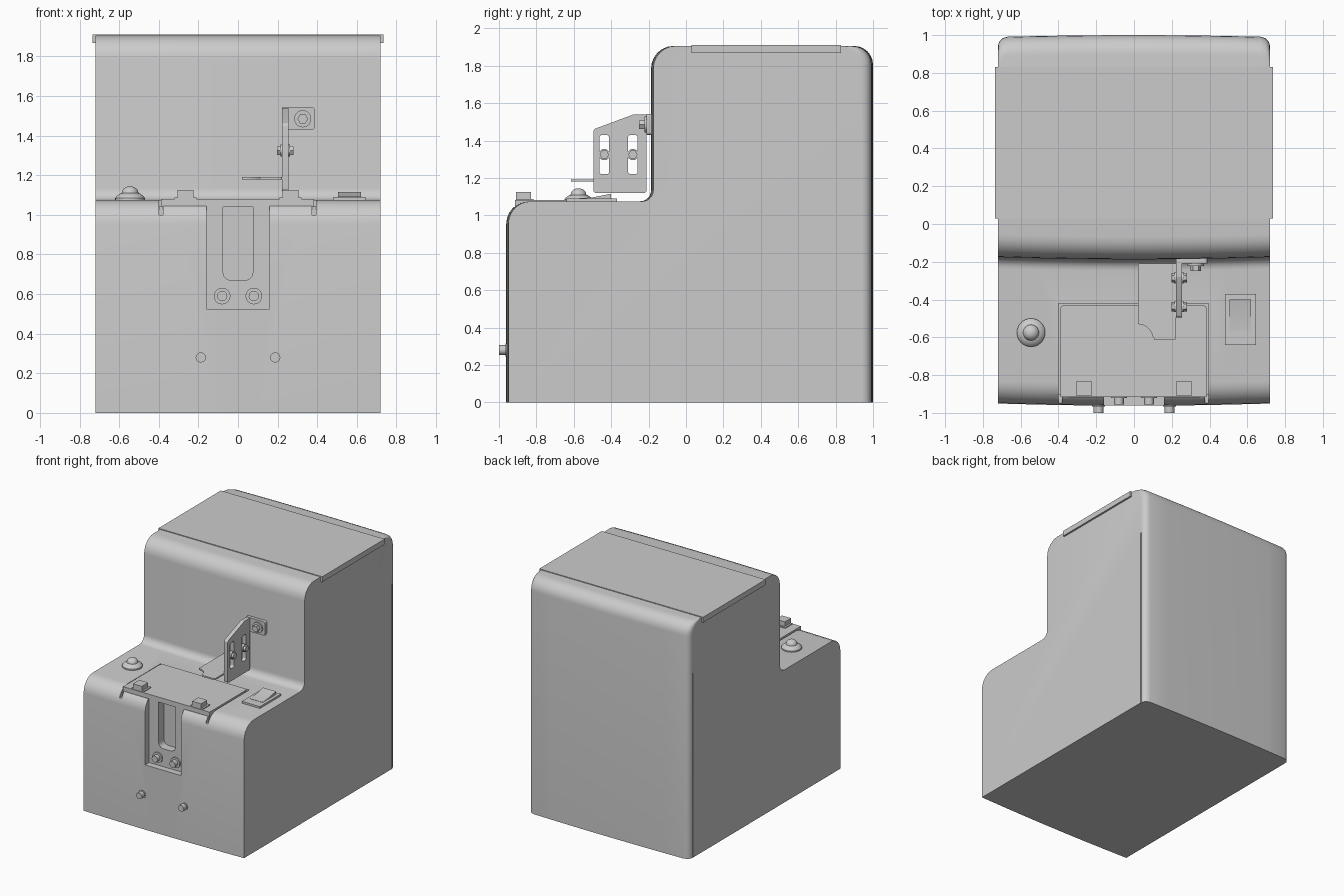
import bpy, bmesh, math
from mathutils import Vector, Matrix

if "Cube" in bpy.data.objects:
    bpy.data.objects.remove(bpy.data.objects["Cube"])


def finish(name, bm, smooth=True):
    bmesh.ops.recalc_face_normals(bm, faces=bm.faces)
    me = bpy.data.meshes.new(name)
    bm.to_mesh(me)
    bm.free()
    ob = bpy.data.objects.new(name, me)
    bpy.context.collection.objects.link(ob)
    if smooth:
        shade(ob)
    return ob


def shade(ob):
    bpy.ops.object.select_all(action='DESELECT')
    ob.select_set(True)
    bpy.context.view_layer.objects.active = ob
    bpy.ops.object.shade_smooth_by_angle(angle=math.radians(32))


def rounded(pts, n=6):
    """Outline from (u, v, radius) corners."""
    out = []
    for i, (u, v, r) in enumerate(pts):
        p = Vector((u, v))
        if r == 0:
            out.append(p)
            continue
        a = (Vector(pts[i - 1][:2]) - p).normalized()
        b = (Vector(pts[(i + 1) % len(pts)][:2]) - p).normalized()
        half = a.angle(b) / 2
        c = p + (a + b).normalized() * r / math.sin(half)
        s, e = p + a * r / math.tan(half) - c, p + b * r / math.tan(half) - c
        ang = s.angle_signed(e)
        for k in range(n + 1):
            out.append(c + Matrix.Rotation(-ang * k / n, 2) @ s)
    return out


def prism(name, pts, axis, stations, warp=None):
    """Sweep an outline along an axis through the given stations."""
    bm = bmesh.new()
    rings = []
    for w in stations:
        ring = []
        for u, v in pts:
            co = {'x': (w, u, v), 'y': (u, w, v), 'z': (u, v, w)}[axis]
            ring.append(bm.verts.new(warp(*co) if warp else co))
        rings.append(ring)
    n = len(pts)
    for a, b in zip(rings, rings[1:]):
        for i in range(n):
            bm.faces.new((a[i], a[(i + 1) % n], b[(i + 1) % n], b[i]))
    bm.faces.new(rings[0])
    bm.faces.new(rings[-1])
    return finish(name, bm)


def box(name, x, y, z):
    return prism(name, [(x[0], y[0]), (x[1], y[0]), (x[1], y[1]), (x[0], y[1])], 'z', z)


def disc(name, c, r, axis, span, sides=20):
    pts = [(c[0] + r * math.cos(math.tau * i / sides),
            c[1] + r * math.sin(math.tau * i / sides)) for i in range(sides)]
    return prism(name, pts, axis, span)


def lathe(name, prof, x, y, sides=32):
    bm = bmesh.new()
    vs = [bm.verts.new((r, 0, z)) for r, z in prof]
    es = [bm.edges.new(e) for e in zip(vs, vs[1:])]
    bmesh.ops.spin(bm, geom=vs + es, cent=(0, 0, 0), axis=(0, 0, 1),
                   angle=math.tau, steps=sides, use_duplicate=False)
    bmesh.ops.remove_doubles(bm, verts=bm.verts, dist=1e-5)
    bmesh.ops.translate(bm, verts=bm.verts, vec=(x, y, 0))
    return finish(name, bm)


def cut(ob, *cutters):
    for c in cutters:
        m = ob.modifiers.new("cut", 'BOOLEAN')
        m.operation, m.solver, m.object = 'DIFFERENCE', 'EXACT', c
        bpy.context.view_layer.objects.active = ob
        bpy.ops.object.modifier_apply(modifier=m.name)
        bpy.data.objects.remove(c)
    shade(ob)


# Stepped housing with gently bowed front and rounded rear corners
def bow(x, y, z):
    if y < 0:
        y -= 0.012 * (1 - (x / 0.72) ** 2)
    elif y > 0.85:
        d = max(0, abs(x) - 0.67)
        y -= 0.05 - math.sqrt(max(0, 0.0025 - d * d)) + 0.01 * (x / 0.72) ** 2
    return x, y, z


profile = rounded([(-0.95, 0, 0), (-0.95, 1.075, 0.12), (-0.175, 1.075, 0.06),
                   (-0.175, 1.906, 0.12), (1.0, 1.906, 0.1), (1.0, 0, 0)])
side = [0.72, 0.717, 0.708, 0.695, 0.67, 0.5, 0.3, 0.1]
body = prism("housing", profile, 'x', [-s for s in side] + side[::-1], bow)

# Hatch recess, front chute recess, inner groove and rear side seams
cut(body,
    box("hatch_cut", (-0.4, 0.395), (-1.1, -0.42), (1.045, 1.2)),
    box("chute_cut", (-0.16, 0.16), (-1.1, -0.91), (0.525, 1.1)),
    prism("groove_cut", rounded([(-0.075, 0.67, 0.04), (0.075, 0.67, 0.04),
                                 (0.075, 1.1, 0), (-0.075, 1.1, 0)]), 'y', (-1.1, -0.84)),
    *[box("notch_cut", (min(a, b), max(a, b)), (-1.1, -0.905), (1.0, 1.1))
      for a, b in ((-0.4, -0.38), (0.375, 0.395))],
    *[box("seam_cut", (s * 0.72 - 0.006, s * 0.72 + 0.006), (0.938, 0.945), (-0.1, 1.5))
      for s in (-1, 1)])

# Top cover plate
box("top_cover", (-0.735, 0.735), (0.03, 0.83), (1.868, 1.912))

# Hatch with two latch blocks
prism("hatch", rounded([(-0.39, -0.915, 0), (0.385, -0.915, 0),
                        (0.385, -0.428, 0.025), (-0.39, -0.428, 0.025)]), 'z', (1.04, 1.081))
for s in (-1, 1):
    x = s * 0.265
    box("latch_base", (x - 0.055, x + 0.055), (-0.908, -0.815), (1.07, 1.088))
    box("latch_block", (x - 0.04, x + 0.04), (-0.91, -0.83), (1.05, 1.125))

# Push button
dome = [(0.042 * math.cos(t * math.pi / 12), 1.11 + 0.035 * math.sin(t * math.pi / 12))
        for t in range(7)]
lathe("push_button", [(0, 1.06), (0.075, 1.06), (0.075, 1.085), (0.068, 1.095),
                      (0.05, 1.108), (0.042, 1.11)] + dome[1:-1] + [(0, 1.145)], -0.545, -0.575)

# Rocker switch
box("switch_frame", (0.482, 0.645), (-0.64, -0.37), (1.06, 1.09))
prism("switch_rocker", [(-0.57, 1.07), (-0.57, 1.092), (-0.5, 1.096), (-0.4, 1.116), (-0.4, 1.07)],
      'x', (0.505, 0.62))

# Front screws: two in the chute, two below
for s in (-1, 1):
    for label, x, z, y0, y1, rw in (("chute", 0.08, 0.59, -0.905, -0.955, 0.042),
                                    ("front", 0.188, 0.28, -0.95, -1.0, 0.034)):
        disc(label + "_washer", (s * x, z), rw, 'y', (y0, y0 - 0.016))
        disc(label + "_screw", (s * x, z), 0.026, 'y', (y0, y1), 12)

# Upright bracket with two long slots
plate = prism("bracket_plate", rounded([(-0.495, 1.12, 0.015), (-0.495, 1.46, 0.02),
                                        (-0.28, 1.54, 0.03), (-0.187, 1.54, 0),
                                        (-0.187, 1.43, 0), (-0.21, 1.43, 0), (-0.21, 1.12, 0.015)]),
              'x', (0.222, 0.254))
cut(plate, *[prism("slot_cut", rounded([(y - 0.026, 1.22, 0.015), (y + 0.026, 1.22, 0.015),
                                        (y + 0.026, 1.43, 0.015), (y - 0.026, 1.43, 0.015)]),
                   'x', (0.1, 0.4)) for y in (-0.437, -0.284)])
for y in (-0.437, -0.284):
    disc("bracket_bolt", (y, 1.325), 0.025, 'x', (0.198, 0.28), 6)
    disc("bracket_washer", (y, 1.325), 0.03, 'x', (0.214, 0.262))

# Mounting tab on the upper wall
prism("bracket_tab", rounded([(0.222, 1.43, 0), (0.388, 1.43, 0.015),
                              (0.388, 1.543, 0.015), (0.222, 1.543, 0)]), 'y', (-0.21, -0.182))
disc("tab_washer", (0.327, 1.485), 0.043, 'y', (-0.222, -0.19))
disc("tab_bolt", (0.327, 1.485), 0.027, 'y', (-0.25, -0.19), 6)

# Horizontal shelf with a scooped corner
scoop = [(0.02 + 0.08 * math.sin(a), -0.61 + 0.08 * math.cos(a))
         for a in [i * math.pi / 14 for i in range(7)]]
prism("bracket_shelf", rounded([(0.23, -0.21, 0), (0.02, -0.21, 0.01)]
                               + [(u, v, 0) for u, v in scoop]
                               + [(0.11, -0.615, 0), (0.222, -0.615, 0.01), (0.222, -0.495, 0),
                                  (0.23, -0.495, 0)]), 'z', (1.18, 1.192))
